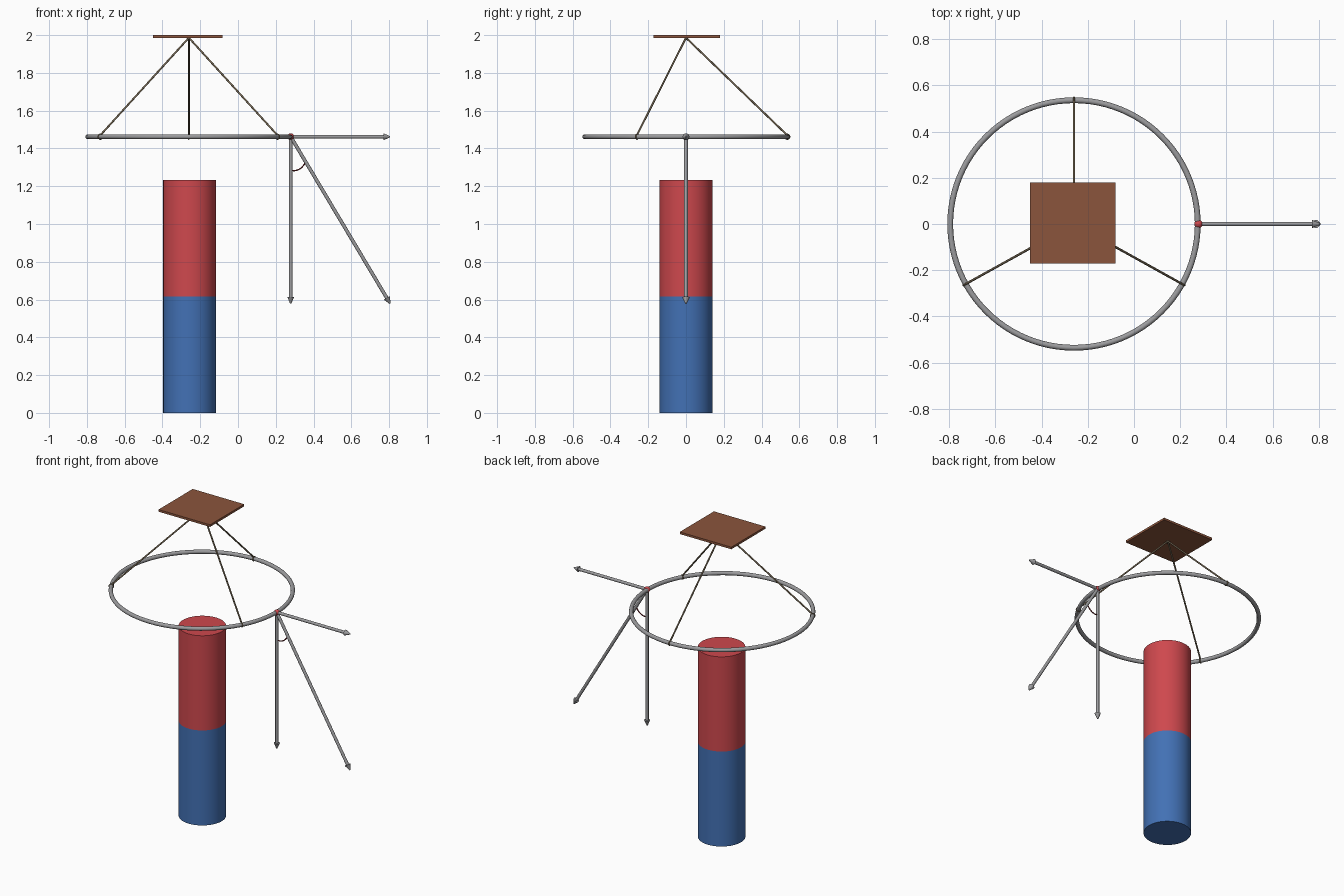
import bpy, math
from mathutils import Vector

if "Cube" in bpy.data.objects:
    bpy.data.objects.remove(bpy.data.objects["Cube"])


def material(name, rgb):
    m = bpy.data.materials.new(name)
    m.diffuse_color = (*rgb, 1)
    m.use_nodes = True
    m.node_tree.nodes["Principled BSDF"].inputs["Base Color"].default_value = m.diffuse_color
    return m


RED = material("magnet red", (0.62, 0.065, 0.075))
BLUE = material("magnet blue", (0.055, 0.165, 0.46))
GREY = material("metal grey", (0.33, 0.33, 0.34))
BROWN = material("wood brown", (0.26, 0.09, 0.045))
STRING = material("string tan", (0.17, 0.13, 0.08))
MAROON = material("dark red", (0.16, 0.012, 0.015))


def finish(name, mat):
    ob = bpy.context.object
    ob.name = name
    ob.data.materials.append(mat)
    bpy.ops.object.shade_smooth_by_angle(angle=math.radians(40))
    return ob


def rod(name, a, b, r1, mat, r2=None, sides=24):
    """Cylinder or cone running from a to b."""
    a, b = Vector(a), Vector(b)
    d = b - a
    bpy.ops.mesh.primitive_cone_add(
        vertices=sides, radius1=r1, radius2=r1 if r2 is None else r2, depth=d.length,
        location=(a + b) / 2, rotation=d.to_track_quat('Z', 'Y').to_euler())
    return finish(name, mat)


def ball(name, loc, r, mat):
    bpy.ops.mesh.primitive_uv_sphere_add(segments=24, ring_count=12, radius=r, location=loc)
    return finish(name, mat)


def arrow(name, a, b):
    a, b = Vector(a), Vector(b)
    neck = b - (b - a).normalized() * 0.036
    rod(name + "_shaft", a, neck, 0.0095, GREY)
    rod(name + "_head", neck, b, 0.018, GREY, r2=0.003)


CX, RING_Z, RING_R = -0.26, 1.462, 0.536

# Bar magnet in two halves
rod("magnet_lower_half", (-0.256, 0, 0), (-0.256, 0, 0.617), 0.14, BLUE, sides=64)
rod("magnet_upper_half", (-0.256, 0, 0.617), (-0.256, 0, 1.232), 0.14, RED, sides=64)

# Suspended ring
bpy.ops.mesh.primitive_torus_add(location=(CX, 0, RING_Z), major_radius=RING_R,
                                 minor_radius=0.0125, major_segments=96, minor_segments=16)
finish("ring", GREY)

# Ceiling plate
bpy.ops.mesh.primitive_cube_add(size=1, location=(-0.266, 0.004, 1.993))
bpy.context.object.scale = (0.37, 0.35, 0.014)
finish("ceiling_plate", BROWN)

# Three strings with a loop round the ring, meeting at the plate
for i, deg in enumerate((90, 209, 331)):
    a = math.radians(deg)
    end = Vector((CX + RING_R * math.cos(a), RING_R * math.sin(a), RING_Z))
    rod(f"string_{i + 1}", (CX, 0, 1.986), end + Vector((0, 0, 0.008)), 0.005, STRING, sides=12)
    bpy.ops.mesh.primitive_torus_add(location=end, rotation=(math.pi / 2, 0, a + math.pi / 2 - math.pi / 2),
                                     major_radius=0.0125, minor_radius=0.004,
                                     major_segments=24, minor_segments=8)
    finish(f"string_loop_{i + 1}", STRING)
ball("string_knot", (CX, 0, 1.983), 0.009, STRING)

# Field arrows from a point on the ring
P = Vector((0.279, 0, RING_Z))
ball("ring_point", P, 0.018, RED)
arrow("horizontal_arrow", P, (0.806, 0, RING_Z))
arrow("vertical_arrow", P, (0.279, 0, 0.578))
arrow("diagonal_arrow", P, (0.806, 0, 0.578))

# Thin arc marking the angle
cu = bpy.data.curves.new("angle_arc", 'CURVE')
cu.dimensions = '3D'
cu.bevel_depth = 0.0035
cu.bevel_resolution = 2
sp = cu.splines.new('BEZIER')
sp.bezier_points.add(1)
for bp, co, l, r in zip(sp.bezier_points,
                        ((0.279, 0, 1.285), (0.358, 0, 1.328)),
                        ((0.25, 0, 1.285), (0.338, 0, 1.29)),
                        ((0.31, 0, 1.276), (0.37, 0, 1.36))):
    bp.handle_left_type = bp.handle_right_type = 'FREE'
    bp.co, bp.handle_left, bp.handle_right = co, l, r
cu.materials.append(MAROON)
arc = bpy.data.objects.new("angle_arc", cu)
bpy.context.collection.objects.link(arc)
